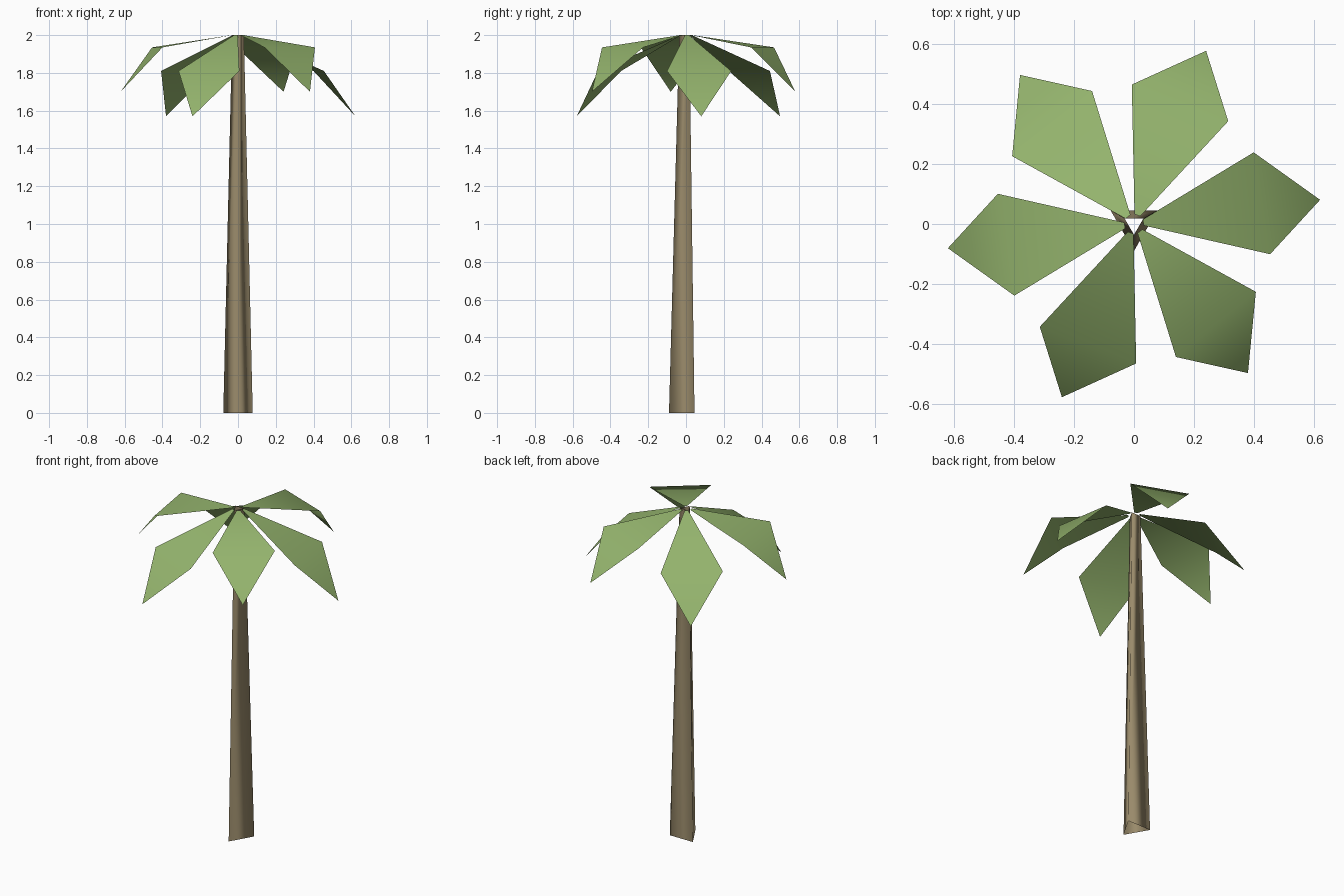
import bpy
from math import cos, sin, radians

if "Cube" in bpy.data.objects:
    bpy.data.objects.remove(bpy.data.objects["Cube"])


def material(name, rgb):
    m = bpy.data.materials.new(name)
    m.diffuse_color = (*rgb, 1)
    m.use_nodes = True
    m.node_tree.nodes["Principled BSDF"].inputs["Base Color"].default_value = m.diffuse_color
    return m


def build(name, verts, faces, mat):
    me = bpy.data.meshes.new(name)
    me.from_pydata(verts, [], faces)
    me.materials.append(mat)
    for p in me.polygons:
        p.use_smooth = True
    ob = bpy.data.objects.new(name, me)
    bpy.context.collection.objects.link(ob)
    return ob


def polar(r, deg, z):
    return (r * cos(radians(deg)), r * sin(radians(deg)), z)


bark = material("bark_brown", (0.32, 0.255, 0.145))
green = material("leaf_green", (0.30, 0.46, 0.155))

# Trunk: open, tapered three-sided tube with one corner facing the front
corners = (-90, 30, 150)
trunk = [polar(0.09, a, 0) for a in corners] + [polar(0.036, a, 2) for a in corners]
build("trunk", trunk, [(i, (i + 1) % 3, (i + 1) % 3 + 3, i + 3) for i in range(3)], bark)

# Leaves: six folded kites, alternating drooping and raised
for i in range(6):
    a = 60 * i
    side_z, tip_z = (1.81, 1.57) if i % 2 == 0 else (1.935, 1.70)
    mid = a + 9.2
    leaf = [polar(0.033, mid - 18, 2), polar(0.466, mid - 21.7, side_z),
            polar(0.627, a + 7.4, tip_z), polar(0.466, mid + 21.7, side_z),
            polar(0.033, mid + 18, 2)]
    build(f"leaf_{i + 1}", leaf, [(0, 1, 3, 4), (1, 2, 3)], green)
